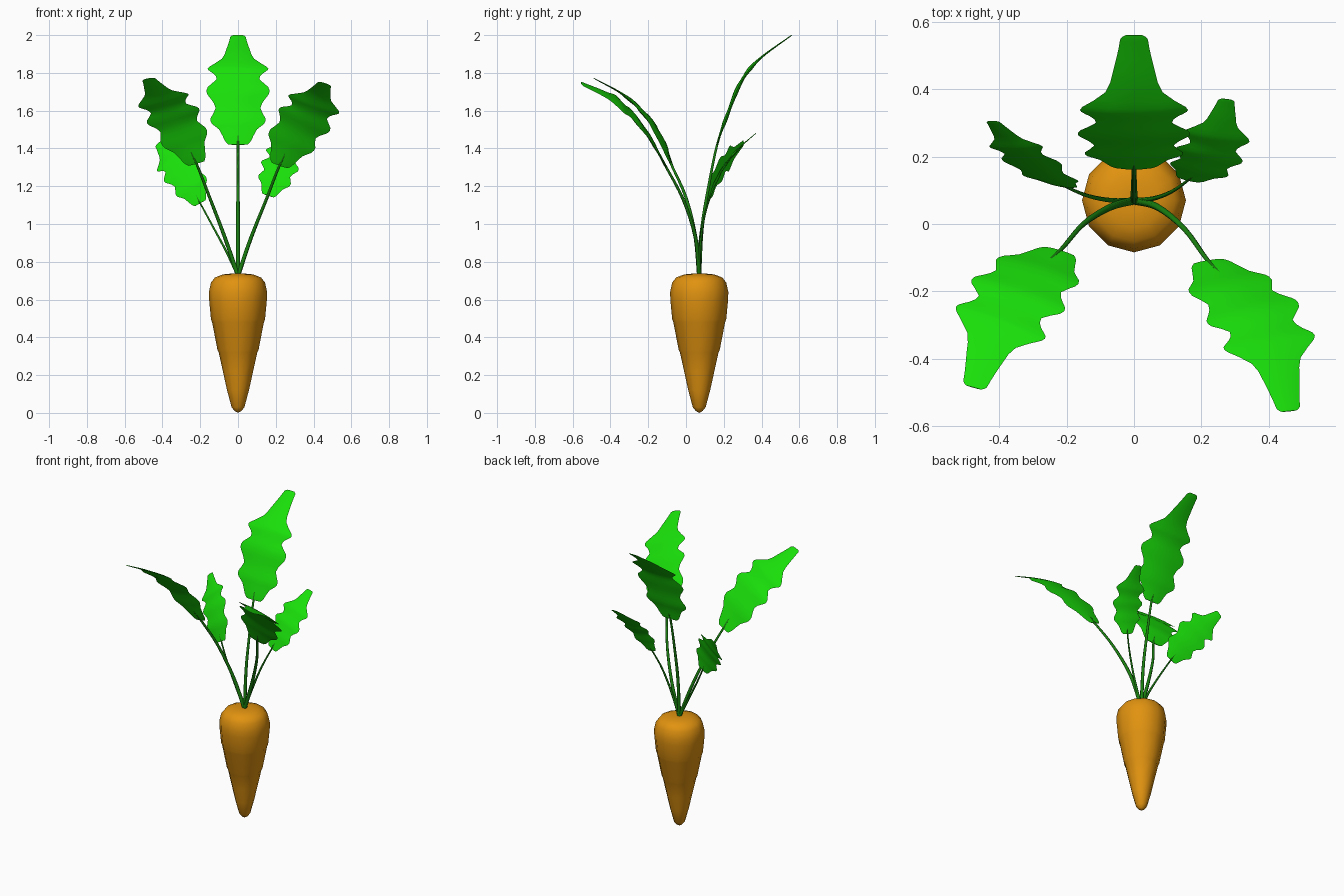
import bpy, bmesh, math
from mathutils import Vector

if "Cube" in bpy.data.objects:
    bpy.data.objects.remove(bpy.data.objects["Cube"])


def material(name, color):
    m = bpy.data.materials.new(name)
    m.diffuse_color = (*color, 1)
    m.use_nodes = True
    m.node_tree.nodes["Principled BSDF"].inputs["Base Color"].default_value = m.diffuse_color
    return m


ORANGE = material("orange", (0.75, 0.29, 0.005))
LEAF = material("leaf_green", (0.01, 0.74, 0.003))
STEM = material("stem_green", (0.01, 0.22, 0.005))


def add_object(name, bm, mat):
    bmesh.ops.recalc_face_normals(bm, faces=bm.faces)
    for f in bm.faces:
        f.smooth = True
    me = bpy.data.meshes.new(name)
    bm.to_mesh(me)
    bm.free()
    me.materials.append(mat)
    ob = bpy.data.objects.new(name, me)
    bpy.context.collection.objects.link(ob)
    return ob


def spline_point(pts, u):
    """Catmull-Rom point at u, counted in control points."""
    i = min(int(u), len(pts) - 2)
    t = u - i
    b, c = pts[i], pts[i + 1]
    a = pts[i - 1] if i > 0 else b * 2 - c
    d = pts[i + 2] if i + 2 < len(pts) else c * 2 - b
    return 0.5 * (2 * b + (c - a) * t + (2 * a - 5 * b + 4 * c - d) * t * t
                  + (3 * b - a - 3 * c + d) * t ** 3)


# Root: twelve-sided turned profile with shallow growth rings
PROFILE = [(0.018, 0.01), (0.034, 0.03), (0.058, 0.12), (0.08, 0.22), (0.102, 0.32),
           (0.109, 0.335), (0.137, 0.48), (0.143, 0.495), (0.153, 0.6), (0.154, 0.64),
           (0.143, 0.69), (0.122, 0.717), (0.08, 0.733), (0.03, 0.738)]
SIDES = 12
bm = bmesh.new()
rings = []
for r, z in PROFILE:
    rings.append([bm.verts.new((r * math.cos(math.tau * k / SIDES),
                                0.07 + r * math.sin(math.tau * k / SIDES), z))
                  for k in range(SIDES)])
for lo, hi in zip(rings, rings[1:]):
    for k in range(SIDES):
        n = (k + 1) % SIDES
        bm.faces.new((lo[k], lo[n], hi[n], hi[k]))
for ring, z in ((rings[0], 0.0), (rings[-1], 0.735)):
    tip = bm.verts.new((0, 0.07, z))
    for k in range(SIDES):
        bm.faces.new((ring[k], ring[(k + 1) % SIDES], tip))
add_object("root", bm, ORANGE)

# Lobed leaf outline: position along the blade, half width
OUTLINE = [(0, .05), (.03, .07), (.12, .1), (.17, .138), (.22, .145), (.3, .118),
           (.37, .145), (.41, .165), (.46, .16), (.53, .113), (.59, .13), (.63, .157),
           (.67, .152), (.76, .085), (.85, .063), (.95, .045), (.985, .04), (1, .025)]
OUTLINE = [Vector(p) for p in OUTLINE]


def stem(name, pts, first, radius):
    end = first + 2          # stem stops half way up the blade
    cu = bpy.data.curves.new(name, 'CURVE')
    cu.dimensions = '3D'
    cu.bevel_depth = radius
    cu.bevel_resolution = 1
    cu.use_fill_caps = True
    sp = cu.splines.new('POLY')
    n = 20
    sp.points.add(n)
    for i in range(n + 1):
        sp.points[i].co = (*spline_point(pts, end * i / n), 1)
        sp.points[i].radius = 1 - 0.7 * i / n
    sp.use_smooth = True
    cu.materials.append(STEM)
    bpy.context.collection.objects.link(bpy.data.objects.new(name, cu))


def blade(name, pts, first, across, scale):
    bm = bmesh.new()
    rows = []
    steps = (len(OUTLINE) - 1) * 2
    for i in range(steps + 1):
        t, w = spline_point(OUTLINE, i / 2)
        u = first + min(max(t, 0), 1) * 4
        p = spline_point(pts, u)
        tan = (spline_point(pts, min(u + .05, first + 4)) - spline_point(pts, u - .05)).normalized()
        side = (across - tan * across.dot(tan)).normalized()
        up = side.cross(tan)
        if up.z < 0:
            up = -up
        w *= scale
        # Lens-like section: flat upper and lower skins meeting at the rim
        bulge = 0.07 * w
        ring = []
        for s, h in ((-1, 0), (-.5, .8), (0, 1), (.5, .8), (1, 0), (.5, -.8), (0, -1), (-.5, -.8)):
            ring.append(bm.verts.new(p + side * (w * s) + up * (bulge * h)))
        rows.append(ring)
    for a, b in zip(rows, rows[1:]):
        for k in range(8):
            n = (k + 1) % 8
            bm.faces.new((a[k], a[n], b[n], b[k]))
    bm.faces.new(rows[0])
    bm.faces.new(rows[-1])
    ob = add_object(name, bm, LEAF)
    bpy.context.view_layer.objects.active = ob
    ob.select_set(True)
    bpy.ops.object.shade_smooth_by_angle(angle=math.radians(50))
    ob.select_set(False)


# Leaves: stem points, blade midline points, width direction, scale, stem radius
LEAVES = {
    "back": ([(0, .085, .98), (0, .12, 1.2)],
             [(0, .165, 1.42), (0, .22, 1.58), (0, .29, 1.75), (0, .385, 1.87), (0, .56, 2.0)],
             (1, 0, 0), 1.0, .012),
    "front_right": ([(.07, .05, .93), (.15, -.015, 1.13)],
                    [(.22, -.11, 1.31), (.3, -.2, 1.47), (.37, -.29, 1.58),
                     (.42, -.4, 1.67), (.46, -.555, 1.745)],
                    (.26, .04, -.09), .9, .012),
    "front_left": ([(-.07, .05, .93), (-.15, .0, 1.14)],
                   [(-.22, -.08, 1.32), (-.3, -.155, 1.49), (-.36, -.235, 1.6),
                    (-.42, -.34, 1.69), (-.475, -.485, 1.77)],
                   (.265, -.06, .04), .9, .012),
    "back_right": ([(.055, .075, .88), (.11, .095, 1.03)],
                   [(.16, .13, 1.15), (.2, .17, 1.25), (.23, .22, 1.33),
                    (.255, .29, 1.41), (.275, .37, 1.48)],
                   (1, -.19, -.2), .62, .008),
    "back_left": ([(-.065, .07, .86), (-.135, .083, .99)],
                  [(-.2, .11, 1.11), (-.26, .145, 1.22), (-.32, .2, 1.31),
                   (-.37, .25, 1.37), (-.42, .305, 1.43)],
                  (.85, -.05, .6), .64, .008),
}
for name, (stalk, mid, across, scale, radius) in LEAVES.items():
    pts = [Vector(p) for p in [(0, .07, .725)] + stalk + mid]
    stem(name + "_stem", pts, 3, radius)
    blade(name + "_leaf", pts, 3, Vector(across), scale)
